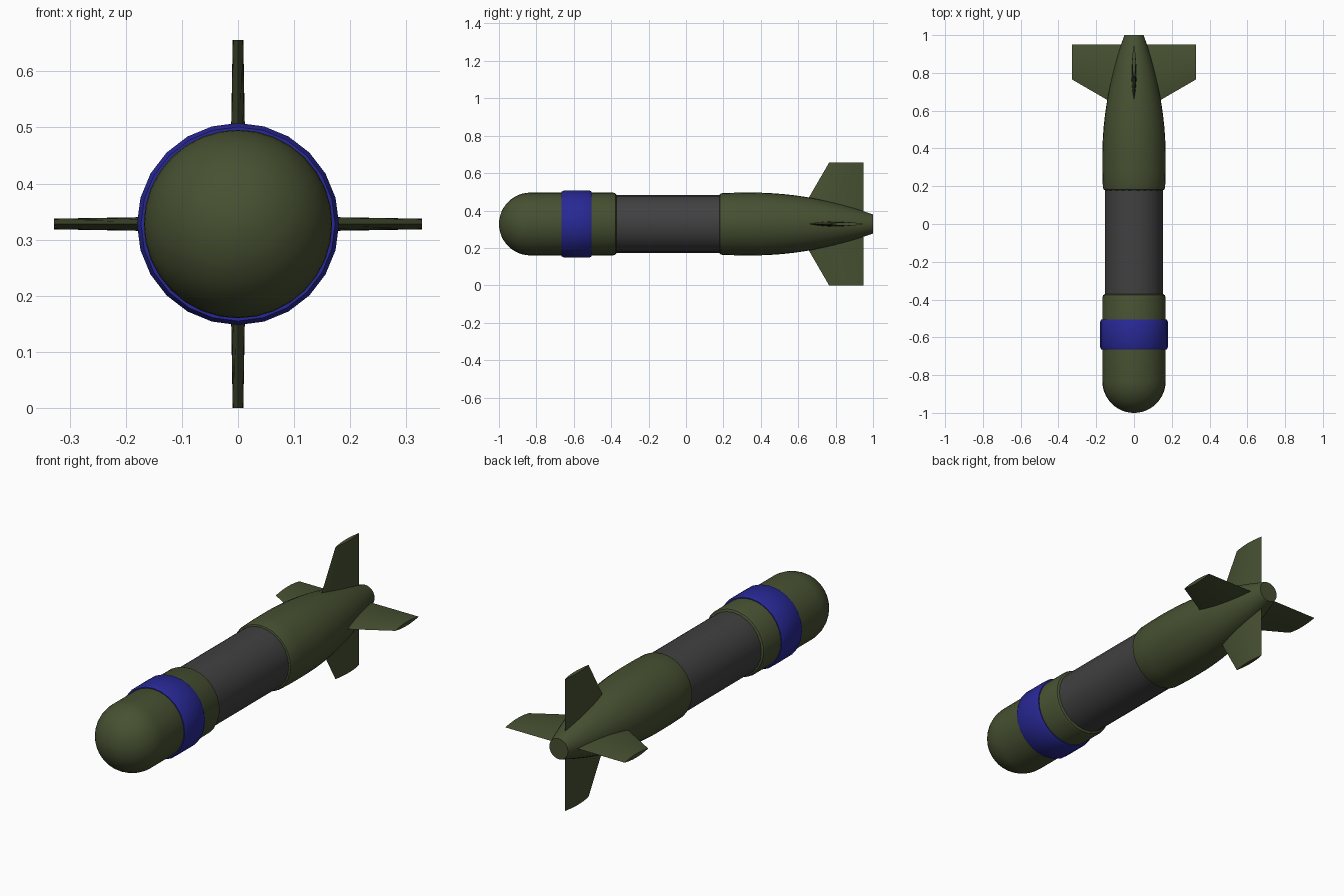
import bpy, bmesh
from math import sin, cos, pi

if "Cube" in bpy.data.objects:
    bpy.data.objects.remove(bpy.data.objects["Cube"])

CZ = 0.328  # height of the long axis


def material(name, rgb):
    m = bpy.data.materials.new(name)
    m.diffuse_color = (*rgb, 1)
    m.use_nodes = True
    m.node_tree.nodes["Principled BSDF"].inputs["Base Color"].default_value = m.diffuse_color
    return m


GREEN = material("olive_green", (0.062, 0.080, 0.031))
BLUE = material("blue", (0.021, 0.021, 0.30))
DARK = material("dark_grey", (0.052, 0.052, 0.054))


def finish(bm, name, mat, angle):
    bmesh.ops.recalc_face_normals(bm, faces=bm.faces)
    mesh = bpy.data.meshes.new(name)
    bm.to_mesh(mesh)
    bm.free()
    mesh.materials.append(mat)
    ob = bpy.data.objects.new(name, mesh)
    bpy.context.collection.objects.link(ob)
    bpy.ops.object.select_all(action='DESELECT')
    ob.select_set(True)
    bpy.context.view_layer.objects.active = ob
    bpy.ops.object.shade_smooth_by_angle(angle=angle)
    return ob


def lathe(name, profile, sides, mat):
    """Closed turned solid from (y, radius) points along the y axis."""
    bm = bmesh.new()
    rings = []
    for y, r in profile:
        rings.append([bm.verts.new((r * sin(2 * pi * i / sides), y,
                                    CZ + r * cos(2 * pi * i / sides)))
                      for i in range(sides)])
    for a, b in zip(rings, rings[1:]):
        for i in range(sides):
            j = (i + 1) % sides
            bm.faces.new((a[i], a[j], b[j], b[i]))
    bm.faces.new(rings[0])
    bm.faces.new(rings[-1])
    return finish(bm, name, mat, 0.6)


# Rounded nose with its straight collar
R = 0.168
nose = [(-0.83 - 0.17 * cos(a), R * sin(a))
        for a in [0.02] + [pi / 2 * i / 12 for i in range(1, 13)]]
nose += [(-0.39, R), (-0.377, 0.163), (-0.37, 0.152)]
lathe("nose_section", nose, 32, GREEN)

# Raised band around the nose
lathe("nose_band", [(-0.665, 0.160), (-0.665, 0.173), (-0.652, 0.180),
                    (-0.518, 0.180), (-0.505, 0.173), (-0.505, 0.160)], 24, BLUE)

# Dark middle tube
lathe("middle_tube", [(-0.40, 0.154), (0.21, 0.154)], 24, DARK)

# Tapered tail
tail = [(0.178, 0.152), (0.182, 0.161), (0.195, 0.165), (0.27, 0.1675)]
for i in range(13):
    t = i / 12
    tail.append((0.35 + 0.65 * t, R - 0.117 * t * t))
lathe("tail_cone", tail, 32, GREEN)


# Four lens-section tail fins
def fin(name, k):
    bm = bmesh.new()
    c, s = round(cos(k * pi / 2)), round(sin(k * pi / 2))
    n = 10
    loops = []
    for r, front, thick in [(0.04, 0.598, 0.0145), (0.328, 0.765, 0.0095)]:
        outline = [(i / n, 1) for i in range(n + 1)]
        outline += [(i / n, -1) for i in range(n - 1, 0, -1)]
        loop = []
        for t, side in outline:
            w = side * thick * 4 * t * (1 - t)
            loop.append(bm.verts.new((r * c - w * s, front + (0.95 - front) * t,
                                      CZ + r * s + w * c)))
        loops.append(loop)
    a, b = loops
    for i in range(len(a)):
        j = (i + 1) % len(a)
        bm.faces.new((a[i], a[j], b[j], b[i]))
    bm.faces.new(a)
    bm.faces.new(b)
    finish(bm, name, GREEN, 0.15)


for k, name in enumerate(["fin_right", "fin_top", "fin_left", "fin_bottom"]):
    fin(name, k)
